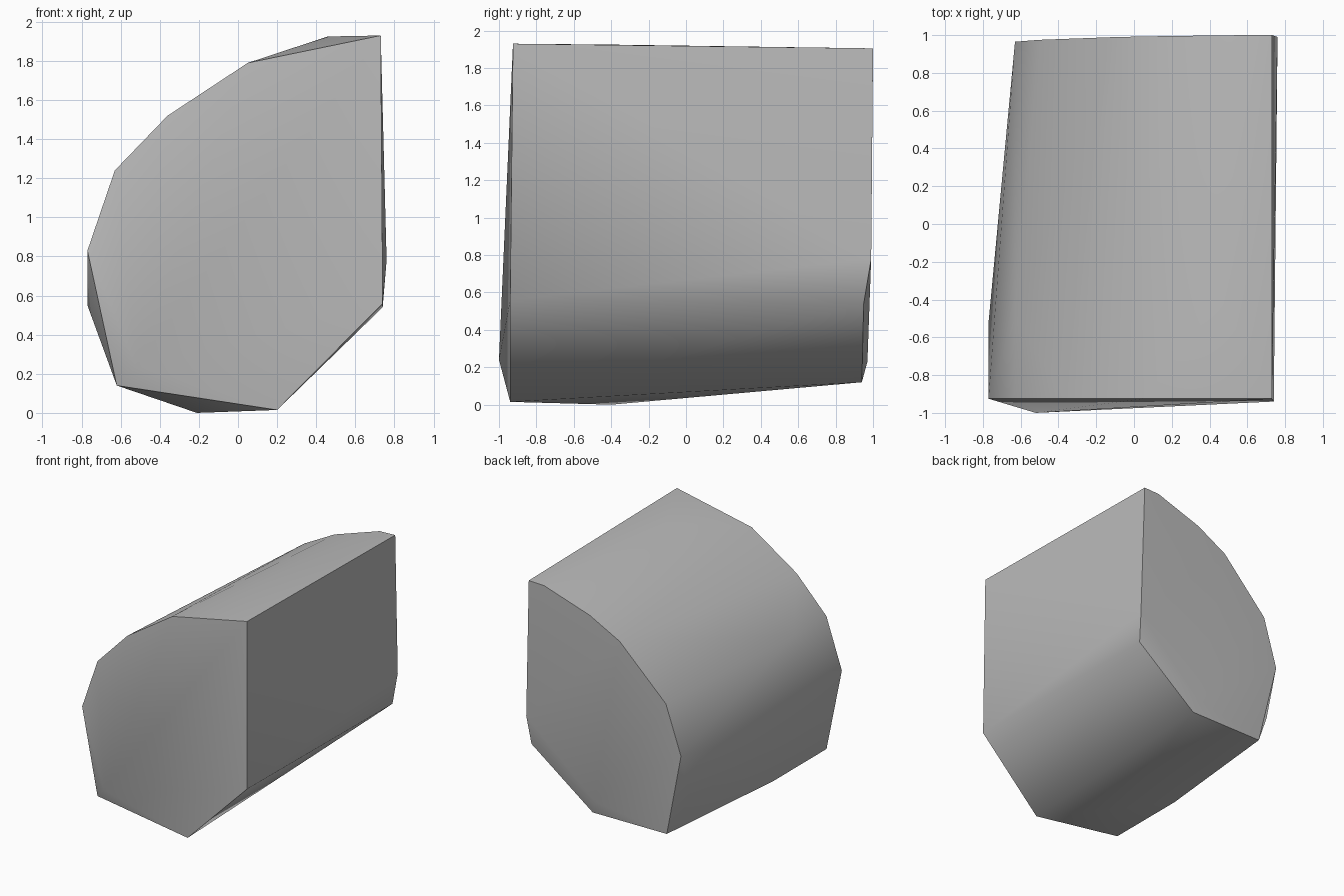
import bpy
import bmesh
import math

cube = bpy.data.objects.get("Cube")
if cube:
    bpy.data.objects.remove(cube, do_unlink=True)


def make_material(name, colour):
    """Plain flat material with the same viewport and render colour."""
    material = bpy.data.materials.new(name)
    material.use_nodes = True
    material.diffuse_color = colour
    shader = material.node_tree.nodes["Principled BSDF"]
    shader.inputs["Base Color"].default_value = colour
    return material


def hull_object(name, points, material):
    """Wrap a tight convex skin around the given corner points."""
    mesh = bpy.data.meshes.new(name)
    bm = bmesh.new()
    for point in points:
        bm.verts.new(point)
    result = bmesh.ops.convex_hull(bm, input=bm.verts)
    unused = set(result["geom_interior"]) | set(result["geom_unused"])
    loose = [v for v in unused if isinstance(v, bmesh.types.BMVert)]
    bmesh.ops.delete(bm, geom=loose, context="VERTS")
    bmesh.ops.recalc_face_normals(bm, faces=bm.faces)
    bm.to_mesh(mesh)
    bm.free()
    mesh.materials.append(material)
    obj = bpy.data.objects.new(name, mesh)
    bpy.context.collection.objects.link(obj)
    return obj


# Front end outline, starting at the upper corner and running over the curve
front_y = -0.925
front_profile = [
    (0.73, 1.93), (0.05, 1.79), (-0.36, 1.52), (-0.63, 1.24),
    (-0.77, 0.83), (-0.62, 0.14), (0.2, 0.015), (0.74, 0.56),
]
front_ring = [(x, front_y - (0.015 if z < 0.6 else 0), z) for x, z in front_profile]

# Back end outline, slightly smaller and chamfered along its lower edge
back_ring = [
    (0.73, 1, 1.905), (0.59, 1, 1.9), (0.18, 0.995, 1.765),
    (-0.09, 0.99, 1.62), (-0.5, 0.975, 1.21), (-0.63, 0.965, 0.81),
    (-0.48, 0.935, 0.12), (0.19, 0.94, 0.12), (0.74, 0.95, 0.54),
    (0.76, 0.99, 0.78),
]

# Shallow bulges on the two ends and along the curved side and underside
end_bulges = [(-0.52, -1, 0.24), (0.15, 0.97, 0.23)]
side_bulges = [
    (0.46, -0.4, 1.925), (-0.63, -0.5, 1.24), (-0.77, -0.52, 0.55),
    (-0.63, 0.85, 0.41), (-0.62, -0.25, 0.14), (-0.21, -0.4, 0),
]

grey = make_material("plain grey", (0.5, 0.5, 0.5, 1))
body = hull_object("rounded_block", front_ring + back_ring + end_bulges + side_bulges, grey)

# Soft shading over the curve, crisp edges around the ends
bpy.ops.object.select_all(action="DESELECT")
body.select_set(True)
bpy.context.view_layer.objects.active = body
bpy.ops.object.shade_smooth_by_angle(angle=math.radians(42))
